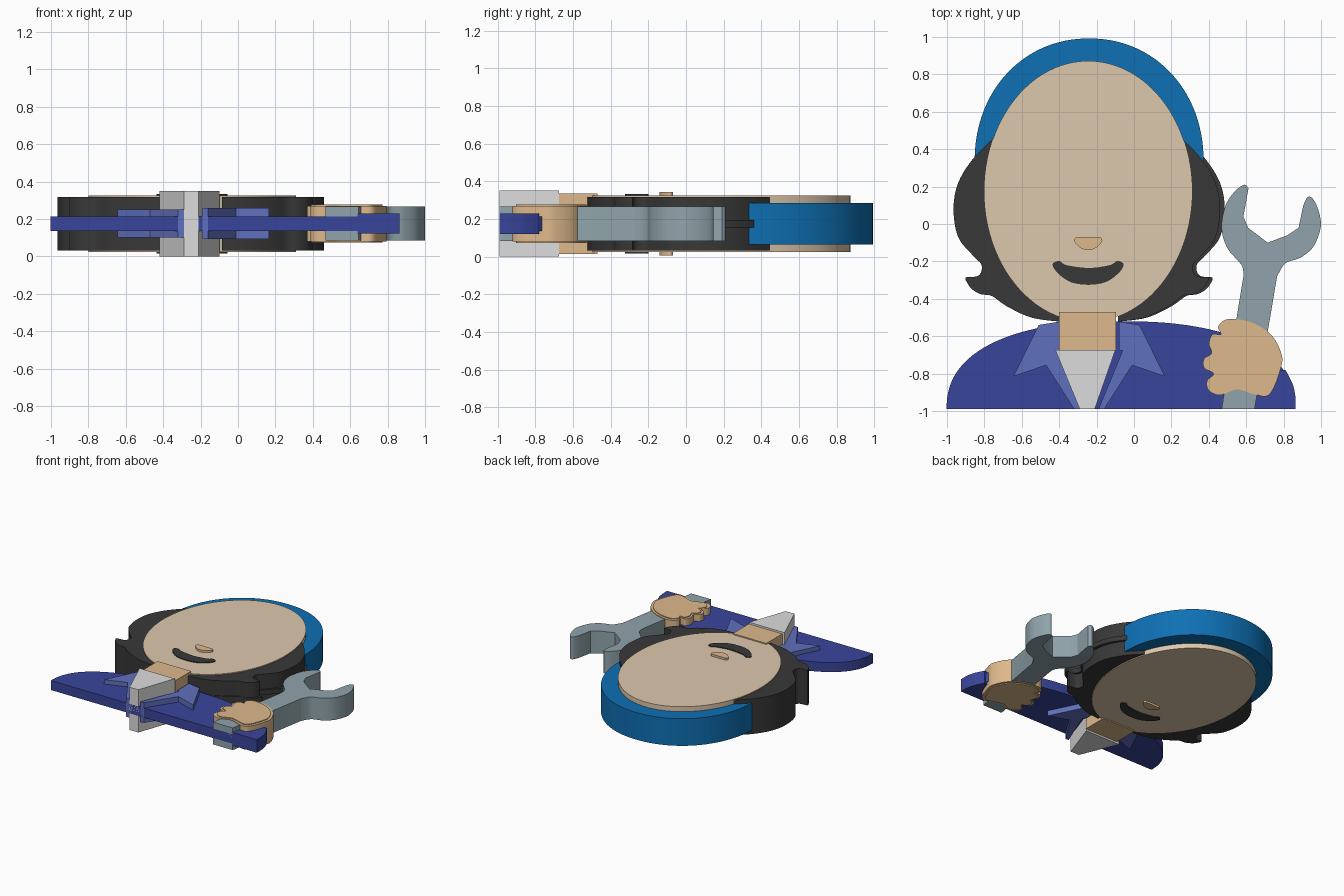
import bpy, bmesh, math
from mathutils import Vector

cube = bpy.data.objects.get("Cube")
if cube:
    bpy.data.objects.remove(cube, do_unlink=True)

MID = 0.175      # every slab is centred on this height
AXIS = -0.24     # mirror line of the head


def material(name, code):
    def linear(pair):
        v = int(pair, 16) / 255
        return v / 12.92 if v < 0.04 else ((v + 0.055) / 1.055) ** 2.4
    rgba = [linear(code[i:i + 2]) for i in (0, 2, 4)] + [1]
    mat = bpy.data.materials.new(name)
    mat.use_nodes = True
    mat.diffuse_color = rgba
    shader = mat.node_tree.nodes["Principled BSDF"]
    shader.inputs["Base Color"].default_value = rgba
    return mat


face_skin = material("pale skin", "DEC8AC")
warm_skin = material("warm skin", "DEB98C")
dark = material("dark hair", "383838")
hat_blue = material("hat blue", "0E70B4")
jacket_blue = material("jacket blue", "39459B")
collar_blue = material("collar blue", "6070BE")
white = material("shirt white", "DCDCDC")
steel = material("steel grey", "90A4AB")


def spline(points, closed=False, steps=6):
    """Smooth curve through the given points."""
    p = [Vector(q) for q in points]
    n = len(p)
    pick = (lambda i: p[i % n]) if closed else (lambda i: p[max(0, min(n - 1, i))])
    out = []
    for i in range(n if closed else n - 1):
        a, b, c, d = (pick(i + k) for k in (-1, 0, 1, 2))
        for s in range(steps):
            t = s / steps
            out.append(b + (c - a) * t / 2 + (a - b * 2.5 + c * 2 - d / 2) * t * t
                       + (b * 1.5 - a / 2 - c * 1.5 + d / 2) * t ** 3)
    return out if closed else out + [p[-1]]


def oval(cx, cy, rx, ry, turn=2, power=2, count=96):
    """Full oval, or the upper half when turn is 1."""
    out = []
    for i in range(count + (turn == 1)):
        a = math.pi * turn * i / count
        c, s = math.cos(a), math.sin(a)
        out.append((cx + rx * math.copysign(abs(c) ** (2 / power), c),
                    cy + ry * math.copysign(abs(s) ** (2 / power), s)))
    return out


def mirrored(points, scale=1):
    return [(AXIS - (x - AXIS) * scale, y) for x, y in points]


def slab(name, outline, thickness, mat):
    """Flat outline extruded evenly about the middle height."""
    bm = bmesh.new()
    base = bm.faces.new([bm.verts.new((x, y, MID - thickness / 2)) for x, y in outline])
    top = bmesh.ops.extrude_face_region(bm, geom=[base])["geom"]
    bmesh.ops.translate(bm, vec=(0, 0, thickness),
                        verts=[v for v in top if isinstance(v, bmesh.types.BMVert)])
    bmesh.ops.recalc_face_normals(bm, faces=bm.faces)
    mesh = bpy.data.meshes.new(name)
    bm.to_mesh(mesh)
    bm.free()
    mesh.materials.append(mat)
    obj = bpy.data.objects.new(name, mesh)
    bpy.context.collection.objects.link(obj)
    bpy.ops.object.select_all(action="DESELECT")
    obj.select_set(True)
    bpy.context.view_layer.objects.active = obj
    bpy.ops.object.shade_smooth_by_angle(angle=math.radians(30))
    return obj


# Head: face, hat, nose and mouth
slab("face", oval(AXIS - .005, .175, .555, .697), .302, face_skin)
slab("hat", oval(AXIS, .335, .612, .657, 1, 2.08), .222, hat_blue)
slab("nose", spline([(-.31, -.07), (-.32, -.09), (-.29, -.125), (-.245, -.14),
                     (-.2, -.125), (-.17, -.09), (-.18, -.07)]), .336, warm_skin)
slab("mouth", spline([(-.435, -.215), (-.4, -.198), (-.36, -.22), (-.24, -.235),
                      (-.13, -.22), (-.09, -.198), (-.055, -.215), (-.08, -.26),
                      (-.15, -.31), (-.245, -.325), (-.34, -.31), (-.41, -.26)], True),
     .316, dark)

# Hair: side lock with a flicked tip, mirrored to the other side
side = spline([(-.75, .46), (-.86, .35), (-.94, .22), (-.965, .08), (-.94, -.07),
               (-.86, -.17), (-.815, -.22), (-.83, -.275), (-.9, -.285)])
under = spline([(-.9, -.3), (-.87, -.345), (-.82, -.375), (-.76, -.385),
                (-.68, -.44), (-.55, -.5), (-.4, -.522)])
lock = side + under + [(-.4, -.3), (-.6, .2)]
slab("hair_right", lock, .288, dark)
slab("hair_left", mirrored(lock, .966), .286, dark)
slab("hair_left_fringe", mirrored(lock), .04, dark)

# Neck, shirt, collar and jacket
slab("neck", [(-.4, -.675), (-.095, -.675), (-.095, -.47), (-.4, -.47)], .32, warm_skin)
slab("shirt", [(-.42, -.675), (-.1, -.675), (-.21, -.99), (-.29, -.99)], .35, white)
lapel = [(-.51, -.54), (-.4, -.522), (-.4, -.675), (-.42, -.675),
         (-.29, -.99), (-.32, -.99), (-.47, -.755), (-.645, -.815)]
slab("collar_right", lapel, .15, collar_blue)
slab("collar_left", mirrored(lapel), .166, collar_blue)
slab("jacket", oval(-.07, -.99, .932, .47, 1, 2.35), .078, jacket_blue)
slab("sleeve", [(.64, -.99), (.864, -.99)]
     + spline([(.864, -.93), (.85, -.86), (.81, -.78)]) + [(.68, -.8)], .107, jacket_blue)

# Wrench: straight handle, open jaw
outer_left = spline([(.585, -.28), (.575, -.22), (.5, -.13), (.468, -.02),
                     (.49, .1), (.54, .175), (.59, .21), (.612, .19)])
jaw = [(.585, .04), (.61, -.02), (.715, -.1), (.82, -.06), (.88, -.02)]
outer_right = spline([(.905, .1), (.93, .145), (.96, .13), (.99, .06), (.998, -.02),
                      (.96, -.12), (.89, -.18), (.81, -.21), (.765, -.28)])
slab("wrench", [(.645, -.99), (.468, -.99)] + outer_left + jaw + outer_right,
     .182, steel)

# Hand: knuckles down one side, with a slightly raised inner layer
hand = spline([(.45, -.55), (.49, -.512), (.56, -.51), (.65, -.535), (.74, -.6),
               (.79, -.7), (.785, -.77), (.75, -.87), (.71, -.92), (.64, -.91),
               (.55, -.885), (.46, -.915), (.4, -.89), (.39, -.84), (.425, -.8),
               (.375, -.77), (.375, -.72), (.415, -.69), (.4, -.64), (.42, -.59),
               (.465, -.59)], True)
slab("hand", hand, .19, warm_skin)
centre = Vector((.59, -.71))
slab("hand_inner", [centre + (p - centre) * .9 for p in hand], .203, warm_skin)
